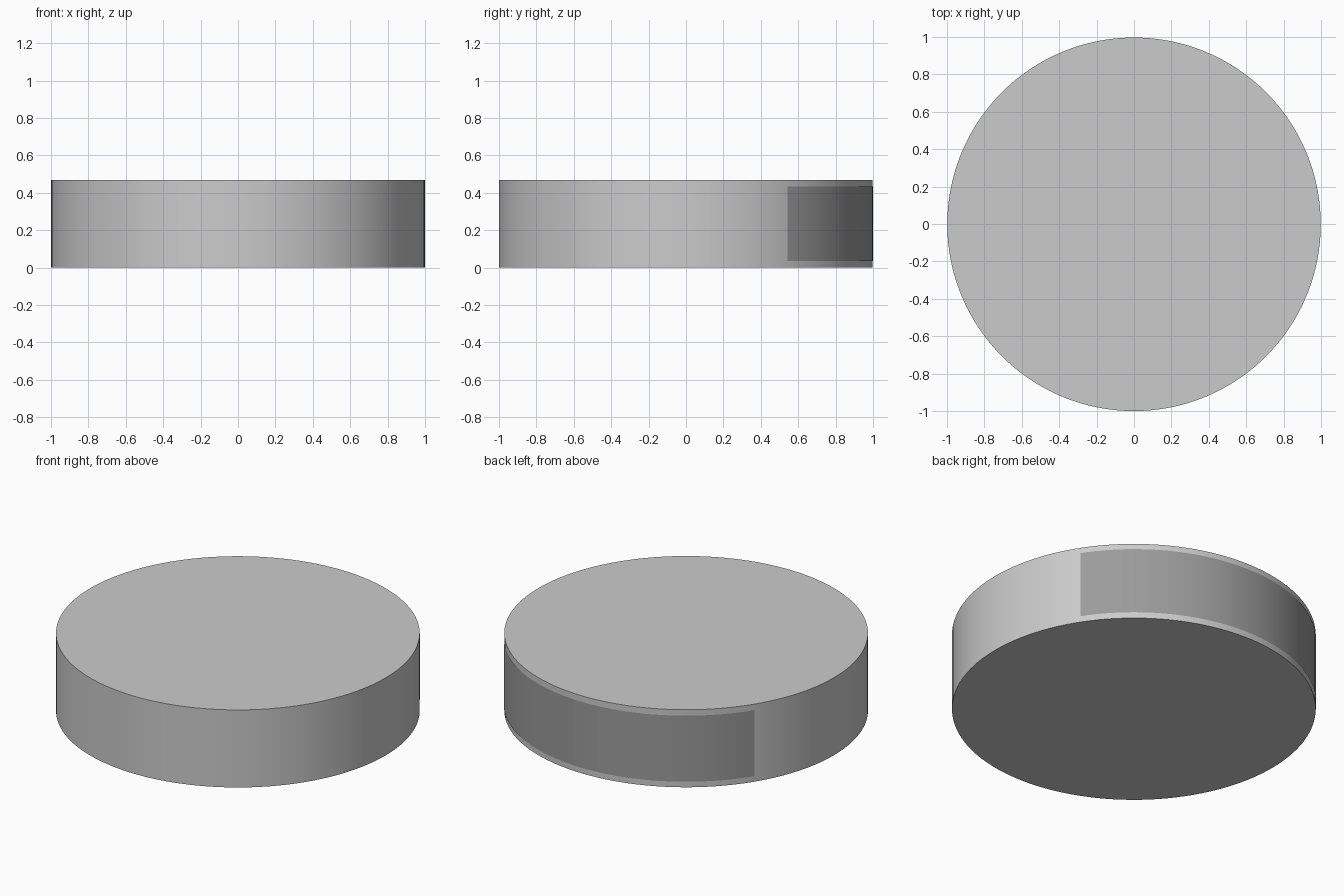
import bpy, bmesh, math

if "Cube" in bpy.data.objects:
    bpy.data.objects.remove(bpy.data.objects["Cube"])

H = 0.47          # puck height
R = 0.9985        # puck radius
CY = -0.0015      # keeps the whole model centred with the label on the back


def shade(obj):
    bpy.ops.object.select_all(action='DESELECT')
    obj.select_set(True)
    bpy.context.view_layer.objects.active = obj
    bpy.ops.object.shade_smooth_by_angle(angle=math.radians(30))


# Puck body
bpy.ops.mesh.primitive_cylinder_add(vertices=128, radius=R, depth=H,
                                    location=(0, CY, H / 2))
body = bpy.context.object
body.name = "disc_body"
shade(body)

# Thin curved label wrapped round the back of the rim
bm = bmesh.new()
start, end, steps = math.radians(33), math.radians(147), 48
label_r = R + 0.003
previous = None
for i in range(steps + 1):
    a = start + (end - start) * i / steps
    x, y = label_r * math.cos(a), CY + label_r * math.sin(a)
    column = [bm.verts.new((x, y, z)) for z in (0.035, 0.435)]
    if previous:
        bm.faces.new((column[0], previous[0], previous[1], column[1])).normal_flip()
    previous = column
bm.normal_update()
for f in bm.faces:
    c = f.calc_center_median()
    if f.normal.x * c.x + f.normal.y * c.y < 0:
        f.normal_flip()
mesh = bpy.data.meshes.new("back_label")
bm.to_mesh(mesh)
bm.free()
label = bpy.data.objects.new("back_label", mesh)
bpy.context.collection.objects.link(label)
shade(label)

# Darker grey for the label
dark = bpy.data.materials.new("dark_grey")
dark.diffuse_color = (0.33, 0.33, 0.33, 1)
dark.use_nodes = True
dark.node_tree.nodes["Principled BSDF"].inputs["Base Color"].default_value = dark.diffuse_color
mesh.materials.append(dark)
